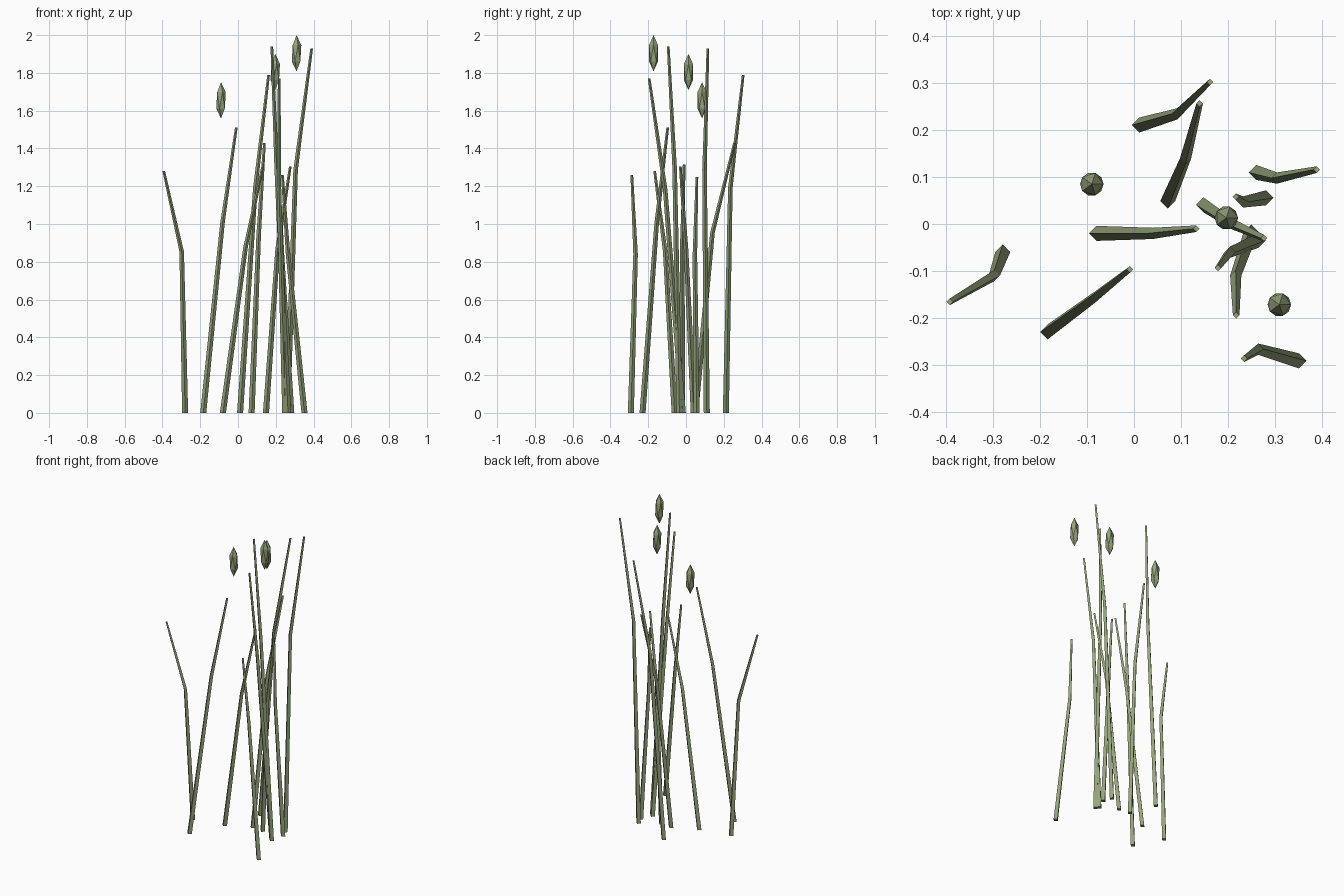
import bpy, bmesh
from mathutils import Matrix

if "Cube" in bpy.data.objects:
    bpy.data.objects.remove(bpy.data.objects["Cube"])


def material(name, rgb):
    m = bpy.data.materials.new(name)
    m.diffuse_color = (*rgb, 1)
    m.use_nodes = True
    m.node_tree.nodes["Principled BSDF"].inputs["Base Color"].default_value = m.diffuse_color
    return m


stem_green = material("dusty green", (0.30, 0.37, 0.20))


def finish(name, bm):
    bmesh.ops.recalc_face_normals(bm, faces=bm.faces)
    mesh = bpy.data.meshes.new(name)
    bm.to_mesh(mesh)
    bm.free()
    mesh.materials.append(stem_green)
    obj = bpy.data.objects.new(name, mesh)
    bpy.context.collection.objects.link(obj)


def stalk(name, base, bend, tip, height):
    """Four-sided tapering stalk with one bend at two thirds of its height."""
    bm = bmesh.new()
    rings = []
    for (x, y), z, r in ((base, 0, 0.016), (bend, height * 2 / 3, 0.012), (tip, height, 0.007)):
        rings.append([bm.verts.new((x + dx * r, y + dy * r, z))
                      for dx, dy in ((1, 0), (0, 1), (-1, 0), (0, -1))])
    for low, high in zip(rings, rings[1:]):
        for i in range(4):
            j = (i + 1) % 4
            bm.faces.new((low[i], low[j], high[j], high[i]))
    bm.faces.new(rings[0])
    bm.faces.new(rings[-1])
    finish(name, bm)


def seed_head(name, centre):
    """Stretched faceted bud."""
    bm = bmesh.new()
    bmesh.ops.create_icosphere(bm, subdivisions=1, radius=1)
    bm.transform(Matrix.Translation(centre) @ Matrix.Diagonal((0.028, 0.028, 0.096, 1)))
    finish(name, bm)


# Stalks: base, bend and tip positions, then height
stalks = [
    ((-0.28, -0.06), (-0.298, -0.11), (-0.393, -0.166), 1.28),
    ((-0.184, -0.23), (-0.082, -0.155), (-0.009, -0.097), 1.51),
    ((-0.08, -0.02), (0.04, -0.02), (0.133, -0.01), 1.315),
    ((0.072, 0.049), (0.11, 0.14), (0.14, 0.257), 1.43),
    ((0.011, 0.211), (0.092, 0.235), (0.162, 0.303), 1.79),
    ((0.261, 0.11), (0.305, 0.098), (0.39, 0.116), 1.93),
    ((0.282, 0.056), (0.233, 0.047), (0.217, 0.058), 1.25),
    ((0.148, 0.041), (0.21, 0.0), (0.277, -0.03), 1.305),
    ((0.25, -0.017), (0.217, -0.11), (0.218, -0.195), 1.77),
    ((0.265, -0.035), (0.205, -0.06), (0.179, -0.094), 1.94),
    ((0.352, -0.292), (0.265, -0.267), (0.235, -0.287), 1.26),
]
for i, s in enumerate(stalks):
    stalk(f"stalk_{i + 1}", *s)

# Seed heads above the stalks
for i, c in enumerate([(-0.09, 0.085, 1.655), (0.197, 0.013, 1.805), (0.31, -0.172, 1.904)]):
    seed_head(f"seed_head_{i + 1}", c)
